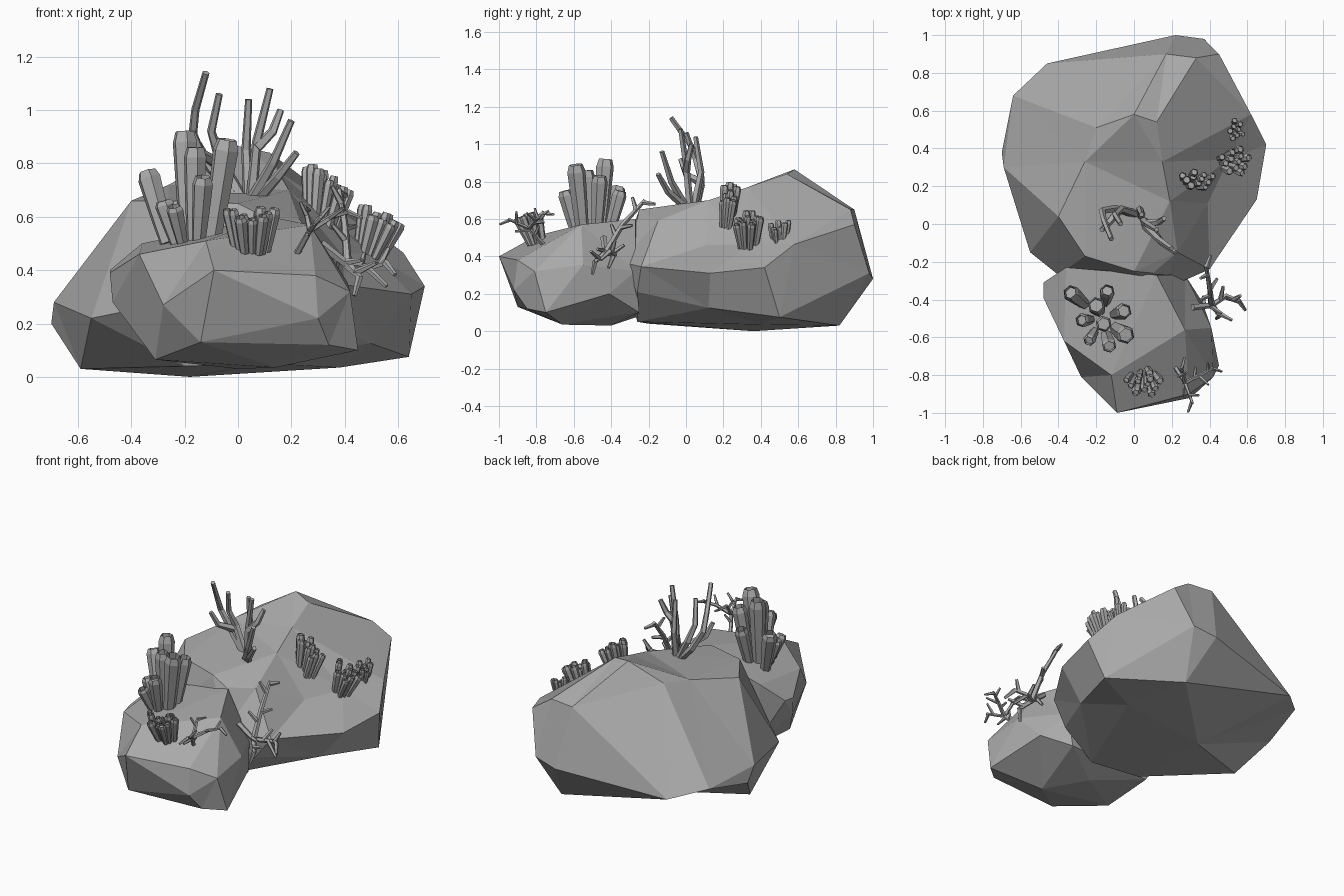
import bpy, bmesh, math, random
from mathutils import Vector

random.seed(4)
if "Cube" in bpy.data.objects:
    bpy.data.objects.remove(bpy.data.objects["Cube"])

stone = bpy.data.materials.new("stone_grey")
stone.use_nodes = True
GREY = (0.4, 0.4, 0.4, 1)
stone.diffuse_color = GREY
stone.node_tree.nodes["Principled BSDF"].inputs["Base Color"].default_value = GREY


def finish(bm, name):
    bmesh.ops.recalc_face_normals(bm, faces=bm.faces)
    mesh = bpy.data.meshes.new(name)
    bm.to_mesh(mesh)
    bm.free()
    mesh.materials.append(stone)
    obj = bpy.data.objects.new(name, mesh)
    bpy.context.collection.objects.link(obj)


def rock(name, centre, corners):
    """Faceted boulder: corners are joined on a ball, then put in place, so dips survive."""
    c = Vector(centre)
    bm = bmesh.new()
    place = {bm.verts.new((Vector(p) - c).normalized()): Vector(p) for p in corners}
    bmesh.ops.convex_hull(bm, input=list(place))
    for v, p in place.items():
        v.co = p
    bmesh.ops.dissolve_limit(bm, angle_limit=math.radians(3), verts=bm.verts, edges=bm.edges)
    finish(bm, name)


def sweep(bm, path, radii, sides):
    """Closed tube of flat sides along a path."""
    pts = [Vector(p) for p in path]
    rings = []
    for i, p in enumerate(pts):
        d = (pts[min(i + 1, len(pts) - 1)] - pts[max(i - 1, 0)]).normalized()
        u = d.cross(Vector((0.31, 0.95, 0.05))).normalized()
        v = d.cross(u)
        ring = []
        for k in range(sides):
            a = math.tau * k / sides
            ring.append(bm.verts.new(p + (u * math.cos(a) + v * math.sin(a)) * radii[i]))
        rings.append(ring)
    for r, s in zip(rings, rings[1:]):
        for k in range(sides):
            n = (k + 1) % sides
            bm.faces.new((r[k], r[n], s[n], s[k]))
    bm.faces.new(rings[0][::-1])
    return bm.faces.new(rings[-1])


def tube_coral(bm, base, top, r):
    """Tube that swells, then narrows to a hollow mouth."""
    b, t = Vector(base), Vector(top)
    path = [b, b.lerp(t, 0.45), b.lerp(t, 0.9), t]
    cap = sweep(bm, path, [r * 0.65, r * 0.85, r, r * 0.75], 6)
    bmesh.ops.inset_region(bm, faces=[cap], thickness=r * 0.2)
    bmesh.ops.translate(bm, verts=cap.verts, vec=(b - t).normalized() * r * 0.8)


def cluster(name, centre, spread, lean, height, r, count):
    """Patch of small tubes fanning out from a centre."""
    bm = bmesh.new()
    c, s, l = Vector(centre), Vector(spread), Vector(lean)
    for i in range(count):
        a = i * 2.4
        q = math.sqrt((i + 0.5) / count)
        off = Vector((s.x * q * math.cos(a), s.y * q * math.sin(a), s.z * q * math.cos(a)))
        h = height * random.uniform(0.65, 1)
        base = c + off
        top = base + off * 0.6 + l + Vector((0, 0, h))
        tube_coral(bm, base - Vector((0, 0, 0.03)), top, r * random.uniform(0.8, 1.1))
    finish(bm, name)


def branch(bm, path, r):
    n = len(path) - 1
    sweep(bm, path, [r * (1 - 0.4 * i / n) for i in range(n + 1)], 5)


def thorny(name, spines, r, twig):
    """Branching coral with pairs of short twigs at the joints."""
    bm = bmesh.new()
    for path in spines:
        branch(bm, path, r)
        for p, q in zip(path, path[1:]):
            p, q = Vector(p), Vector(q)
            d = (q - p).normalized()
            side = d.cross(Vector((random.uniform(-1, 1), random.uniform(-1, 1), 0.6))).normalized()
            for sgn in (-1, 1):
                start = p.lerp(q, 0.75 + 0.15 * sgn)
                tip = start + (d * 0.6 + side * sgn) * twig * random.uniform(0.7, 1.1)
                branch(bm, [start, tip], r * 0.8)
    finish(bm, name)


# Boulders
rock("large_rock", (0, .25, .33), [
    (0, .58, .865), (.12, .54, .84), (-.2, .51, .75), (-.26, .33, .72), (-.4, .04, .66),
    (-.26, -.17, .66), (0, -.25, .65), (.1, -.26, .6), (.23, -.15, .59), (.15, .33, .77),
    (.19, .12, .7), (.17, .9, .65), (.33, .88, .65), (.45, .9, .57), (.62, .58, .465),
    (.39, .11, .46), (.5, .34, .465), (.7, .42, .34), (.65, .13, .31), (.4, -.24, .345),
    (.15, -.35, .37), (.3, -.26, .21), (.5, .12, .125), (.64, .5, .075), (.1, -.26, .05),
    (.22, 1, .28), (.37, .98, .31), (-.46, .85, .21), (-.64, .68, .26), (-.7, .38, .2),
    (-.69, .3, .28), (-.55, -.15, .22), (-.4, -.27, .25), (-.59, .2, .03), (-.18, .36, 0),
    (.38, .4, .035), (.3, .82, .03), (-.2, -.2, .04)])
rock("small_rock", (0, -.58, .28), [
    (-.36, -.23, .5), (-.48, -.31, .4), (-.48, -.39, .39), (-.47, -.4, .28), (-.37, -.62, .46),
    (-.28, -.81, .27), (-.09, -1, .4), (-.12, -.8, .51), (.27, -.56, .57), (.12, -.27, .6),
    (.29, -.9, .38), (.42, -.81, .32), (.45, -.75, .1), (.3, -.92, .22), (.41, -.55, .355),
    (.36, -.41, .2), (.27, -.27, .32), (.25, -.25, .1), (-.31, -.6, .065), (-.14, -.9, .13),
    (.34, -.85, .12), (.14, -.66, .035), (0, -.4, .03), (-.3, -.25, .08)])

# Tall tube coral
bm = bmesh.new()
heart = Vector((-.17, -.5, .5))
for x, y, z, r in [(-.34, -.36, .77, .045), (-.2, -.43, .92, .048), (-.04, -.59, .89, .05),
                   (-.16, -.53, .86, .044), (-.13, -.65, .75, .04), (-.28, -.51, .66, .038),
                   (-.05, -.46, .83, .044), (-.14, -.35, .75, .04), (-.24, -.62, .64, .033)]:
    top = Vector((x, y, z))
    base = heart.lerp(top, 0.55)
    base.z = heart.z
    tube_coral(bm, base, top, r)
finish(bm, "tall_tube_coral")

# Small tube corals
cluster("front_tube_coral", (.05, -.8, .49), (.07, .04, 0), (0, -.05, 0), .15, .023, 12)
cluster("upper_side_coral", (.31, .22, .59), (.06, .03, -.03), (.03, .02, 0), .18, .023, 11)
cluster("lower_side_coral", (.49, .33, .48), (.055, .045, -.015), (.05, 0, 0), .15, .024, 12)
cluster("rear_side_coral", (.53, .5, .49), (.03, .035, -.01), (.015, 0, 0), .1, .016, 8)

# Antler coral
bm = bmesh.new()
for path in [
        [(.02, .05, .66), (-.1, .08, .78), (-.17, .07, .9), (-.16, .02, 1), (-.12, -.08, 1.14)],
        [(.02, .05, .66), (-.07, .08, .82), (-.1, .05, .92), (-.07, 0, 1.06)],
        [(-.08, .07, .8), (-.14, 0, .84), (-.17, -.03, .92)],
        [(.04, .04, .66), (.03, .08, .85), (.04, .05, 1.04)],
        [(.05, .02, .66), (.07, 0, .88), (.12, -.03, 1.08)],
        [(.07, 0, .86), (.13, .01, .92), (.16, .03, 1)],
        [(.05, 0, .66), (.13, -.08, .8), (.2, -.13, .96)],
        [(.07, 0, .66), (.15, -.1, .75), (.22, -.15, .84)]]:
    branch(bm, path, .023)
finish(bm, "antler_coral")

# Thorny corals
thorny("side_thorny_coral", [
    [(.31, -.44, .5), (.41, -.43, .42), (.49, -.38, .41), (.56, -.41, .43)],
    [(.41, -.43, .42), (.4, -.34, .57), (.38, -.22, .7)],
    [(.41, -.43, .42), (.46, -.49, .37)]], .018, .085)
thorny("front_thorny_coral", [
    [(.22, -.76, .46), (.27, -.84, .55), (.31, -.95, .6)],
    [(.27, -.84, .55), (.25, -.76, .64)],
    [(.27, -.84, .55), (.35, -.8, .6), (.42, -.76, .62)]], .013, .065)
